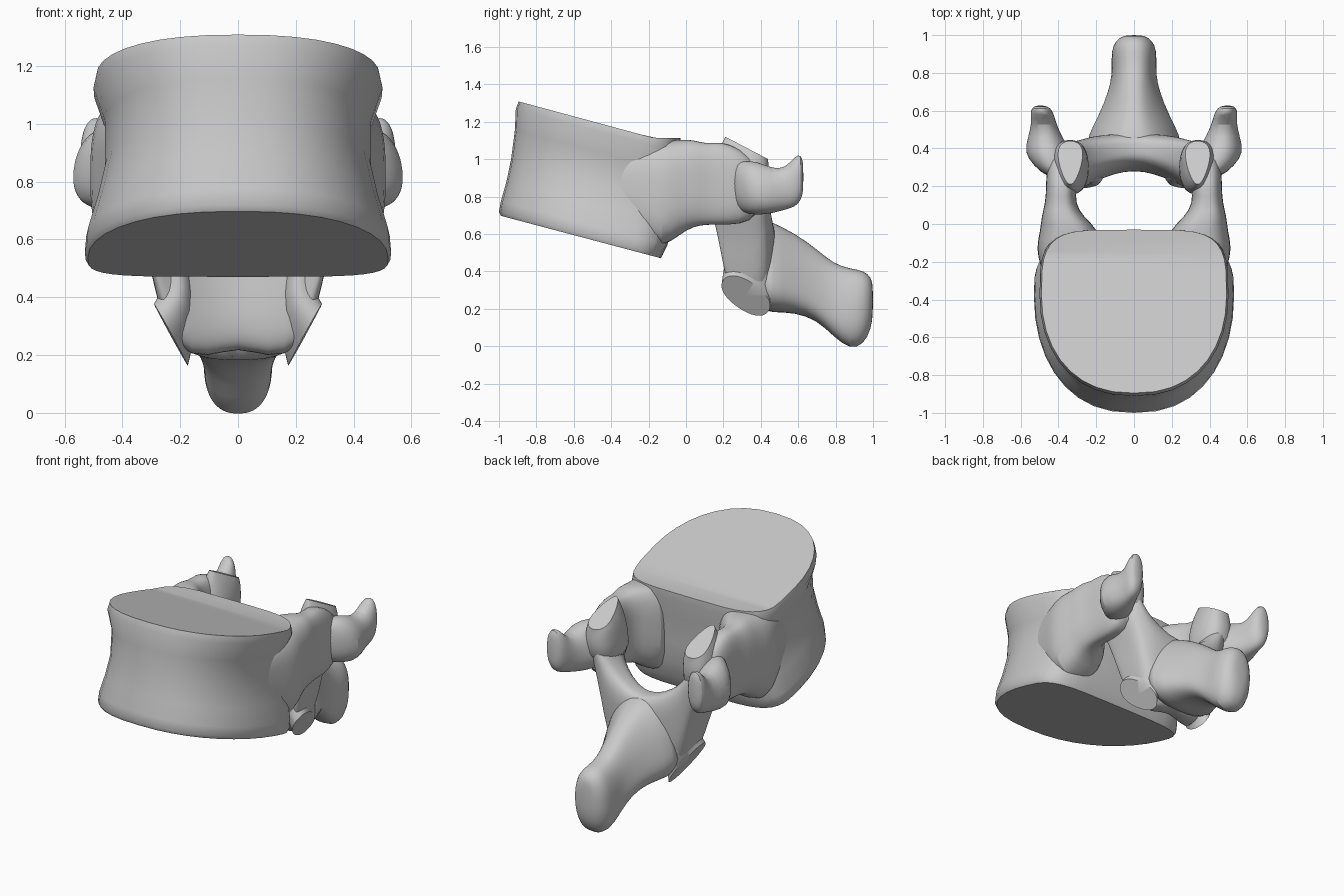
import bpy, bmesh, math
from mathutils import Vector

cube = bpy.data.objects.get("Cube")
if cube:
    bpy.data.objects.remove(cube, do_unlink=True)

bone = bpy.data.materials.new("bone grey")
bone.use_nodes = True
GREY = (0.59, 0.59, 0.59, 1)
bone.diffuse_color = GREY
bone.node_tree.nodes["Principled BSDF"].inputs["Base Color"].default_value = GREY
SIDES = 36


def spow(value, p):
    return math.copysign(abs(value) ** p, value)


def oval(c, u, v, p=0.85, taper=0.0):
    """Rounded ring around c; taper narrows the u side towards +v."""
    ring = []
    for i in range(SIDES):
        a = math.tau * i / SIDES
        s, t = spow(math.cos(a), p), spow(math.sin(a), p)
        ring.append(Vector(c) + Vector(u) * s * (1 - taper * t) + Vector(v) * t)
    return ring


def loft(name, rings, paired=False, flat_end=False, smooth=True, bend_y=None):
    """Skin the rings, cap both ends, optionally mirror to the other side."""
    bm = bmesh.new()
    crease = bm.edges.layers.float.new("crease_edge")
    loops = [[bm.verts.new(p) for p in ring] for ring in rings]
    for a, b in zip(loops, loops[1:]):
        for i in range(SIDES):
            j = (i + 1) % SIDES
            bm.faces.new((a[i], a[j], b[j], b[i]))
    bm.faces.new(loops[0][::-1])
    end = bm.faces.new(loops[-1])
    if flat_end:
        for e in end.edges:
            e[crease] = 1.0
    if bend_y is not None:
        bmesh.ops.bisect_plane(bm, geom=bm.verts[:] + bm.edges[:] + bm.faces[:],
                               plane_co=(0, bend_y, 0), plane_no=(0, 1, 0))
    bmesh.ops.recalc_face_normals(bm, faces=bm.faces)
    mesh = bpy.data.meshes.new(name)
    bm.to_mesh(mesh)
    bm.free()
    mesh.materials.append(bone)
    ob = bpy.data.objects.new(name, mesh)
    bpy.context.collection.objects.link(ob)
    bpy.ops.object.select_all(action='DESELECT')
    ob.select_set(True)
    bpy.context.view_layer.objects.active = ob
    bpy.ops.object.shade_smooth_by_angle(angle=math.radians(42))
    if paired:
        ob.modifiers.new("other side", 'MIRROR')
    if smooth:
        sub = ob.modifiers.new("rounding", 'SUBSURF')
        sub.levels = sub.render_levels = 1


# Vertebral body: D-shaped rings between two sloping end plates
def top_plate(y):
    return max(1.31 - 0.27 * (y + 0.9), 1.112)


def bottom_plate(y):
    return 0.70 - 0.265 * (y + 1)


def body_ring(t, w, front, back):
    ring = []
    mid = -0.38
    for i in range(SIDES):
        a = math.tau * i / SIDES
        c, s = math.cos(a), math.sin(a)
        if s < 0:
            x, y = w * spow(c, 0.85), mid + (mid - front) * spow(s, 0.95)
        else:
            x, y = w * spow(c, 0.4), mid + (back - mid) * spow(s, 0.55)
        lo, hi = bottom_plate(y), top_plate(y)
        ring.append(Vector((x, y, lo + (hi - lo) * t)))
    return ring


loft("vertebral_body", [
    body_ring(0.0, 0.52, -0.99, -0.135),
    body_ring(0.03, 0.53, -1.0, -0.125),
    body_ring(0.12, 0.525, -0.99, -0.10),
    body_ring(0.3, 0.49, -0.96, -0.07),
    body_ring(0.5, 0.46, -0.935, -0.06),
    body_ring(0.75, 0.46, -0.915, -0.05),
    body_ring(0.93, 0.50, -0.91, -0.03),
    body_ring(1.0, 0.49, -0.895, -0.03)], smooth=False, bend_y=-0.165)


# Upright section: y, centre x, half width, bottom, top
def upright(y, x, w, lo, hi, p=0.7, taper=0.0):
    return oval((x, y, (lo + hi) / 2), (w, 0, 0), (0, 0, (hi - lo) / 2), p, taper)


# Pedicles, swelling into the rib facets where they leave the body
loft("pedicles", [
    upright(-0.45, 0.35, 0.09, 0.74, 0.99),
    upright(-0.34, 0.35, 0.11, 0.67, 1.04),
    upright(-0.22, 0.36, 0.135, 0.58, 1.08),
    upright(-0.13, 0.35, 0.17, 0.52, 1.10),
    upright(-0.03, 0.34, 0.155, 0.60, 1.105),
    upright(0.04, 0.38, 0.11, 0.64, 1.105),
    upright(0.11, 0.39, 0.08, 0.65, 1.08),
    upright(0.19, 0.385, 0.08, 0.65, 1.095),
    upright(0.28, 0.38, 0.085, 0.65, 1.06),
    upright(0.40, 0.36, 0.08, 0.69, 0.98)], paired=True)

# Upper joint processes, ending in flat sloping facets
loft("upper_joint_processes", [
    oval((0.34, 0.29, 0.75), (0.11, 0, 0), (0, 0.14, 0)),
    oval((0.34, 0.30, 0.92), (0.10, 0, 0), (0, 0.15, 0)),
    oval((0.337, 0.31, 1.02), (0.078, 0, 0), (0, 0.13, -0.045), 0.85, -0.25),
    oval((0.337, 0.325, 1.06), (0.06, 0, 0), (0, 0.115, -0.06), 0.9, -0.4)],
    paired=True, flat_end=True)

# Transverse processes with upturned tips
loft("transverse_processes", [
    upright(0.24, 0.38, 0.07, 0.76, 0.99, 0.9),
    upright(0.31, 0.43, 0.105, 0.71, 0.99, 0.9),
    upright(0.38, 0.457, 0.122, 0.70, 0.99, 0.9, 0.2),
    upright(0.46, 0.47, 0.09, 0.71, 0.95, 0.9, 0.1),
    upright(0.53, 0.477, 0.066, 0.73, 0.95, 0.9),
    upright(0.585, 0.487, 0.062, 0.745, 1.02, 0.9),
    upright(0.615, 0.492, 0.05, 0.78, 1.025, 0.9),
    upright(0.628, 0.495, 0.02, 0.83, 0.98, 0.9)], paired=True)


# Lamina: one arch swept from side to side
def plate(x, front, back, lo, hi):
    return oval((x, (front + back) / 2, (lo + hi) / 2),
                (0, (back - front) / 2, 0), (0, 0.02, (hi - lo) / 2), 0.65)


half = [(0.38, 0.12, 0.41, 0.70, 0.97), (0.33, 0.15, 0.43, 0.63, 0.95),
        (0.28, 0.195, 0.44, 0.38, 0.86), (0.22, 0.225, 0.46, 0.21, 0.77),
        (0.10, 0.275, 0.47, 0.19, 0.69)]
arch = half + [(0, 0.29, 0.48, 0.23, 0.67)] + [(-s[0], *s[1:]) for s in half[::-1]]
loft("lamina", [plate(*s) for s in arch])

# Lower joint processes, ending in oval facets facing out and down
loft("lower_joint_processes", [
    oval((0.23, 0.32, 0.62), (0, 0.10, 0), (0.06, 0, 0)),
    oval((0.22, 0.325, 0.46), (0, 0.11, -0.02), (0.065, 0, 0.01)),
    oval((0.20, 0.325, 0.36), (-0.02, 0.12, -0.06), (0.06, 0.03, 0.04)),
    oval((0.232, 0.32, 0.27), (-0.045, 0.12, -0.085), (0.035, 0.045, 0.06), 0.9)],
    paired=True, flat_end=True)

# Spinous process: deep tapering blade with a rounded end
loft("spinous_process", [
    upright(0.38, 0, 0.24, 0.19, 0.69, 0.8, 0.2),
    upright(0.46, 0, 0.23, 0.18, 0.665, 0.8, 0.35),
    upright(0.58, 0, 0.165, 0.18, 0.605, 0.8, 0.4),
    upright(0.70, 0, 0.125, 0.14, 0.52, 0.8, 0.35),
    upright(0.79, 0, 0.112, 0.05, 0.44, 0.8, 0.2),
    upright(0.88, 0, 0.12, -0.02, 0.415, 0.85, 0.1),
    upright(0.95, 0, 0.113, 0.01, 0.405, 0.85),
    upright(0.99, 0, 0.075, 0.09, 0.37, 0.9),
    upright(1.0, 0, 0.035, 0.18, 0.32, 0.9)])
